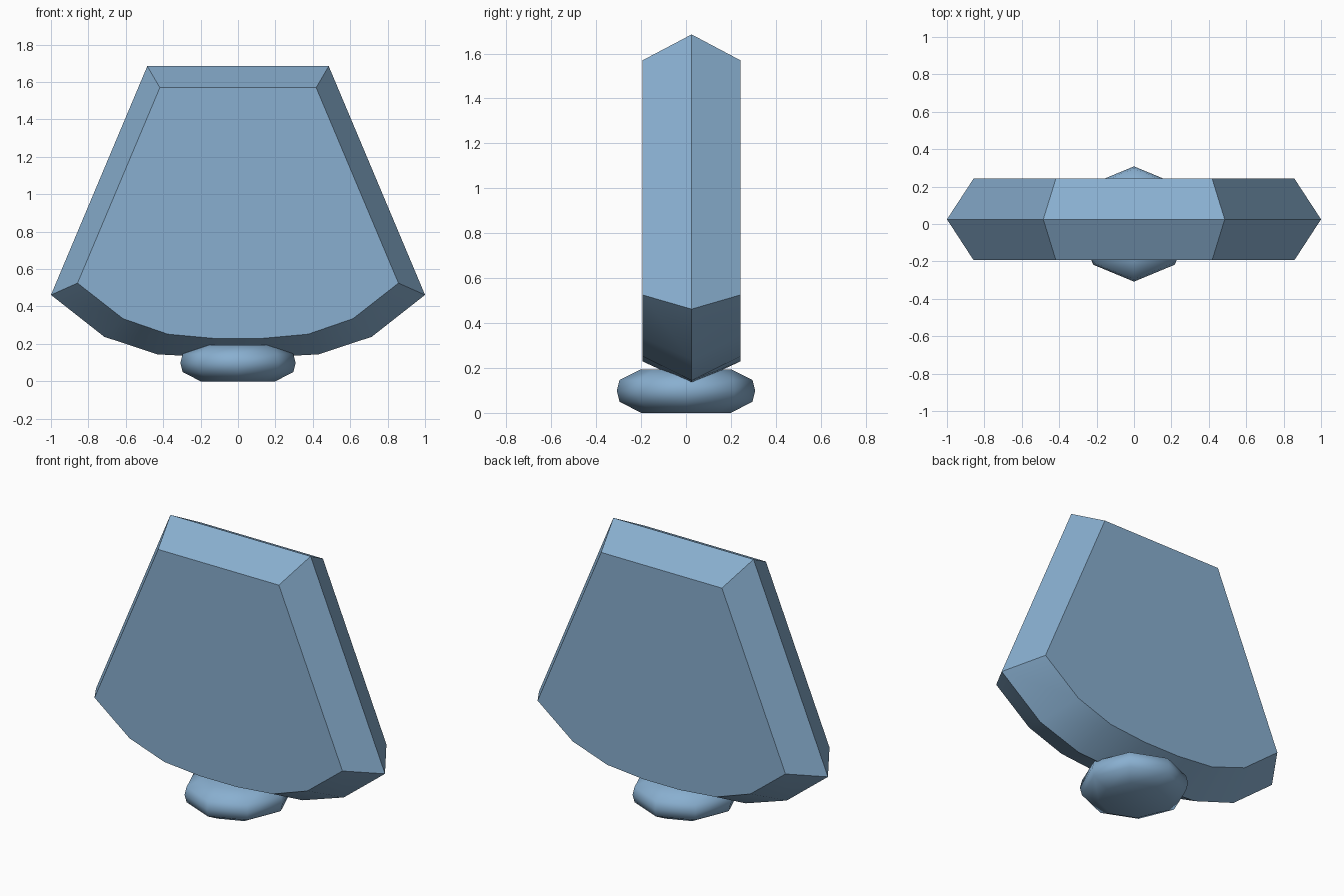
import bpy, bmesh, math

if "Cube" in bpy.data.objects:
    bpy.data.objects.remove(bpy.data.objects["Cube"])

blue = bpy.data.materials.new("soft blue")
blue.diffuse_color = (0.25, 0.43, 0.63, 1)
blue.use_nodes = True
blue.node_tree.nodes["Principled BSDF"].inputs["Base Color"].default_value = blue.diffuse_color


def loft(name, rings, smooth_angle):
    """Skin a stack of equal-length rings and cap both ends."""
    bm = bmesh.new()
    loops = [[bm.verts.new(p) for p in ring] for ring in rings]
    n = len(loops[0])
    for a, b in zip(loops, loops[1:]):
        for i in range(n):
            j = (i + 1) % n
            bm.faces.new((a[i], a[j], b[j], b[i]))
    bm.faces.new(loops[0])
    bm.faces.new(loops[-1])
    bmesh.ops.recalc_face_normals(bm, faces=bm.faces)
    me = bpy.data.meshes.new(name)
    bm.to_mesh(me)
    bm.free()
    me.materials.append(blue)
    ob = bpy.data.objects.new(name, me)
    bpy.context.collection.objects.link(ob)
    bpy.ops.object.select_all(action='DESELECT')
    ob.select_set(True)
    bpy.context.view_layer.objects.active = ob
    bpy.ops.object.shade_smooth_by_angle(angle=math.radians(smooth_angle))


def mirrored(half, y):
    """Close a right-hand half outline (top to bottom) by mirroring it."""
    pts = half + [(-x, z) for x, z in reversed(half)]
    return [(x, y, z) for x, z in pts]


# fan-shaped slab: two flat faces bevelled to a ridge round the middle
face = [(0.418, 1.57), (0.858, 0.525), (0.615, 0.335), (0.375, 0.252), (0.125, 0.229)]
ridge = [(0.485, 1.685), (1.0, 0.462), (0.715, 0.238), (0.43, 0.144), (0.145, 0.129)]
loft("fan_body", [mirrored(face, -0.193), mirrored(ridge, 0.025), mirrored(face, 0.242)], 40)

# eight-sided rounded foot
profile = [(0.2, 0), (0.296, 0.05), (0.308, 0.098), (0.296, 0.146), (0.2, 0.194)]
loft("foot", [[(r * math.cos(k * math.pi / 4), r * math.sin(k * math.pi / 4), z)
               for k in range(8)] for r, z in profile], 70)
